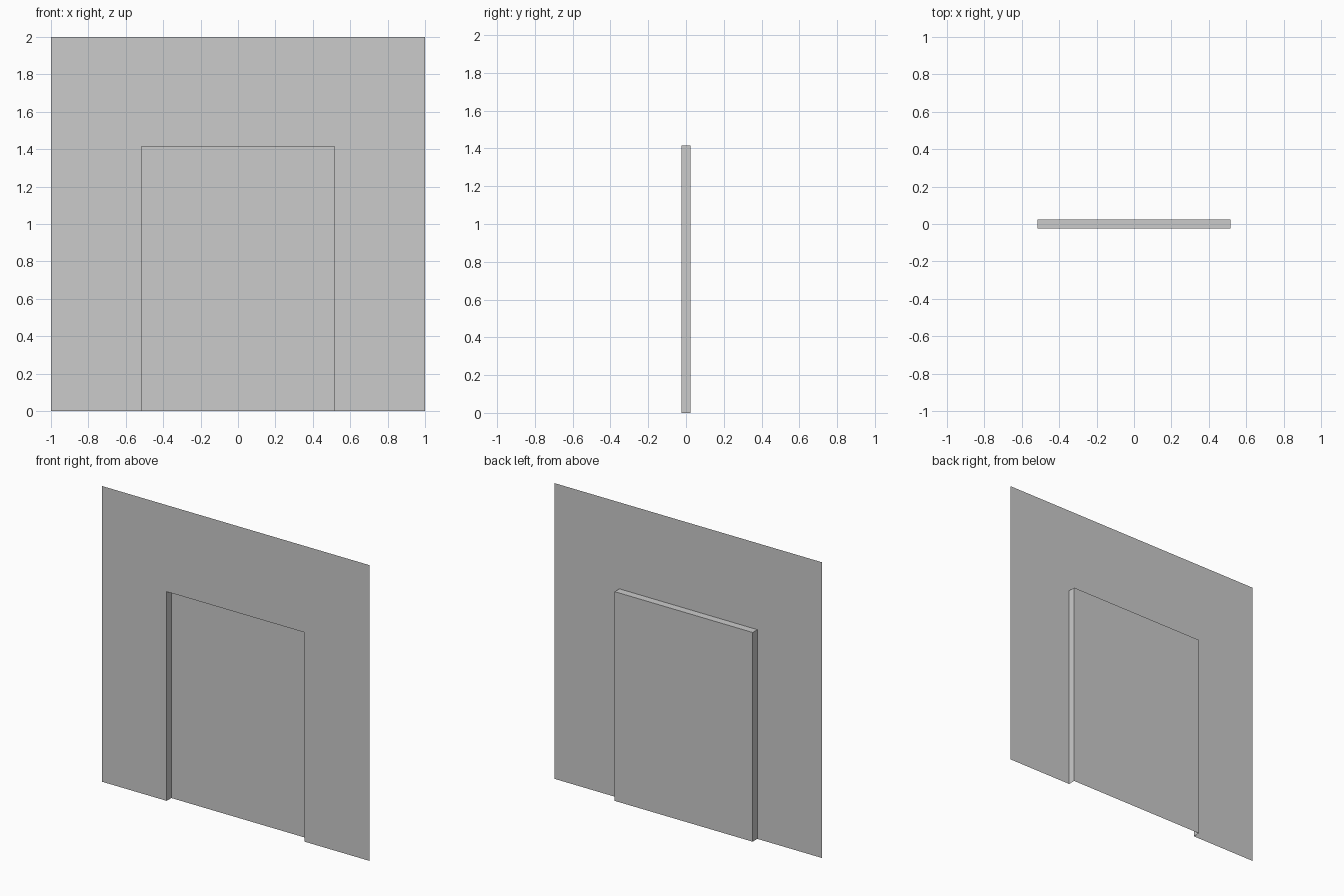
import bpy, bmesh

if "Cube" in bpy.data.objects:
    bpy.data.objects.remove(bpy.data.objects["Cube"])

HALF, HEIGHT = 1.0, 2.0          # wall sheet
DOOR_HALF, DOOR_TOP = 0.516, 1.415
DEPTH = 0.025                    # half depth of the recess

bm = bmesh.new()

# Front wall sheet with a doorway notch open at the bottom
outline = [(-HALF, 0), (-DOOR_HALF, 0), (-DOOR_HALF, DOOR_TOP), (DOOR_HALF, DOOR_TOP),
           (DOOR_HALF, 0), (HALF, 0), (HALF, HEIGHT), (-HALF, HEIGHT)]
verts = [bm.verts.new((x, -DEPTH, z)) for x, z in outline]
bm.faces.new(verts)

# Jambs and lintel: extrude the notch edges backwards (no threshold)
notch = [bm.edges.get((verts[i], verts[i + 1])) for i in (1, 2, 3)]
geom = bmesh.ops.extrude_edge_only(bm, edges=notch)["geom"]
back = [g for g in geom if isinstance(g, bmesh.types.BMVert)]
bmesh.ops.translate(bm, verts=back, vec=(0, 2 * DEPTH, 0))

# Recessed door panel closes the back
bmesh.ops.contextual_create(bm, geom=back)

# Face everything towards the front
bmesh.ops.recalc_face_normals(bm, faces=bm.faces)
bm.normal_update()
if max(bm.faces, key=lambda f: f.calc_area()).normal.y > 0:
    bmesh.ops.reverse_faces(bm, faces=bm.faces)

mesh = bpy.data.meshes.new("recessed_doorway_wall")
bm.to_mesh(mesh)
bm.free()
wall = bpy.data.objects.new("recessed_doorway_wall", mesh)
bpy.context.collection.objects.link(wall)
